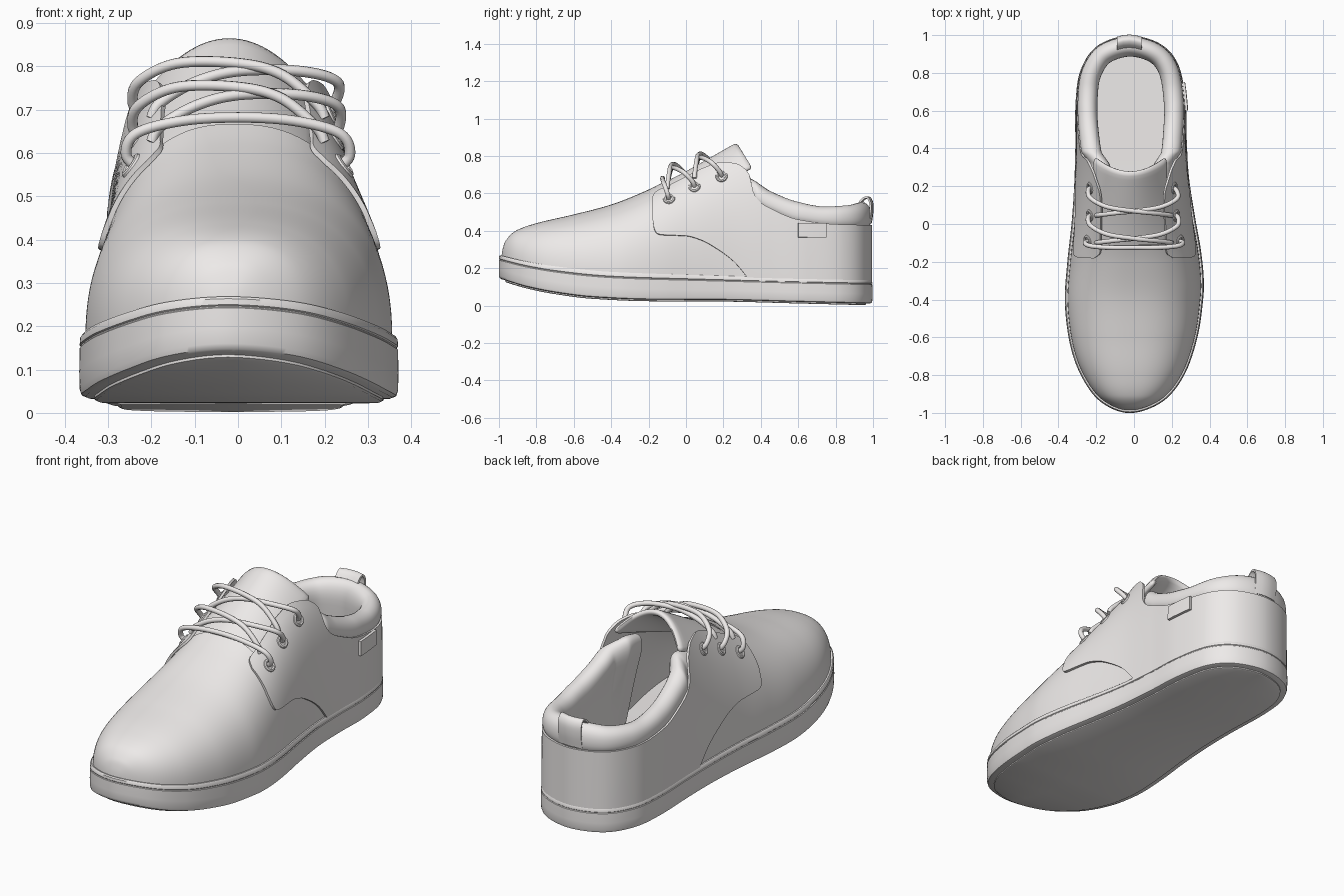
import bpy, math
from mathutils import Vector

if "Cube" in bpy.data.objects:
    bpy.data.objects.remove(bpy.data.objects["Cube"])

C = -0.01   # x of the shoe's middle line
N = 2.4     # roundness of the upper's cross-section
MAT = bpy.data.materials.new("light_canvas")
MAT.diffuse_color = (.85, .825, .815, 1)
MAT.use_nodes = True
MAT.node_tree.nodes["Principled BSDF"].inputs["Base Color"].default_value = MAT.diffuse_color

# ---------- helpers ----------
def look(t, v):
    """Monotone cubic lookup in a table of (key, value)."""
    if v <= t[0][0]: return t[0][1]
    if v >= t[-1][0]: return t[-1][1]
    i = 0
    while t[i + 1][0] < v: i += 1
    def sec(k):
        return (t[k + 1][1] - t[k][1]) / max(t[k + 1][0] - t[k][0], 1e-9)
    def slope(k):
        if k == 0: return sec(0)
        if k == len(t) - 1: return sec(k - 1)
        a, b = sec(k - 1), sec(k)
        return 2 * a * b / (a + b) if a * b > 0 else 0
    h = t[i + 1][0] - t[i][0]
    u = (v - t[i][0]) / max(h, 1e-9)
    return ((2*u**3 - 3*u*u + 1) * t[i][1] + (u**3 - 2*u*u + u) * h * slope(i)
            + (3*u*u - 2*u**3) * t[i + 1][1] + (u**3 - u*u) * h * slope(i + 1))

def spline(pts, steps, closed=False):
    p = [Vector(q) for q in pts]
    n, out = len(p), []
    for i in range(n if closed else n - 1):
        g = (lambda k: p[k % n]) if closed else (lambda k: p[max(0, min(n - 1, k))])
        a, b, c, d = g(i - 1), g(i), g(i + 1), g(i + 2)
        for k in range(steps):
            t = k / steps
            out.append(0.5 * (2*b + (c - a)*t + (2*a - 5*b + 4*c - d)*t*t + (3*b - a - 3*c + d)*t**3))
    return out if closed else out + [p[-1]]

def finish(ob, angle=40):
    bpy.ops.object.select_all(action='DESELECT')
    ob.select_set(True)
    bpy.context.view_layer.objects.active = ob
    bpy.ops.object.convert(target='MESH')
    ob = bpy.context.object
    ob.data.materials.clear()
    ob.data.materials.append(MAT)
    bpy.ops.object.shade_smooth_by_angle(angle=math.radians(angle))

def grid(name, rows, closed=False, thick=0, subsurf=0, keep=None, angle=40):
    """Mesh from equal rows of points; closed joins each row end to start."""
    m, flat = len(rows[0]), [tuple(p) for r in rows for p in r]
    faces = [(i*m + j, i*m + (j + 1) % m, (i + 1)*m + (j + 1) % m, (i + 1)*m + j)
             for i in range(len(rows) - 1) for j in range(m if closed else m - 1)
             if keep is None or keep(i, j)]
    me = bpy.data.meshes.new(name)
    me.from_pydata(flat, [], faces)
    ob = bpy.data.objects.new(name, me)
    bpy.context.collection.objects.link(ob)
    if thick:
        s = ob.modifiers.new("thick", 'SOLIDIFY')
        s.thickness, s.offset = thick, 0
    if subsurf:
        ob.modifiers.new("smooth", 'SUBSURF').levels = subsurf
    finish(ob, angle)

def tube(name, pts, r):
    cu = bpy.data.curves.new(name, 'CURVE')
    cu.dimensions, cu.bevel_depth, cu.bevel_resolution, cu.use_fill_caps = '3D', r, 3, True
    path = spline(pts, 8)
    sp = cu.splines.new('POLY')
    sp.points.add(len(path) - 1)
    for q, p in zip(sp.points, path): q.co = (*p, 1)
    ob = bpy.data.objects.new(name, cu)
    bpy.context.collection.objects.link(ob)
    finish(ob)

# ---------- footprint and height tables (by y) ----------
foot = spline([(-.02, -1), (.15, -.94), (.265, -.8), (.335, -.6), (.365, -.4), (.368, -.28), (.352, -.13),
               (.32, .05), (.29, .25), (.278, .45), (.272, .65), (.235, .84), (.14, .952), (-.025, .996),
               (-.19, .945), (-.28, .82), (-.308, .65), (-.31, .4), (-.316, .2), (-.33, 0), (-.352, -.2),
               (-.365, -.42), (-.335, -.65), (-.27, -.82), (-.17, -.945)], 20, True)
M = len(foot)
nrm = []
for i in range(M):
    t = (foot[(i + 1) % M] - foot[i - 1]).normalized()
    nrm.append(Vector((t.y, -t.x)))
def offset(d): return [p + n * d for p, n in zip(foot, nrm)]

sole_bot = [(-1, .145), (-.85, .10), (-.7, .07), (-.5, .045), (-.2, .032), (.2, .03), (.6, .02), (1, .01)]
sole_top = [(-1, .27), (-.85, .235), (-.7, .21), (-.4, .18), (0, .165), (.5, .15), (1, .14)]
crown = [(-.988, .247), (-.982, .295), (-.965, .345), (-.91, .4), (-.8, .44), (-.6, .487), (-.4, .54), (-.2, .62),
         (-.13, .655), (0, .73), (.2, .85), (.4, 1), (.6, 1.3), (.8, 1.7), (1, 2)]
def base(y): return look(sole_top, y) - .02

def lean(y, z, up=0):
    b = base(y)
    t = max(0, min(.999, (z - b) / (look(crown, y) + up - b)))
    return (1 - t**N) ** (1 / N)

def wall(p, z, up=.012):
    return Vector((C + (p.x - C) * lean(p.y, z, up), p.y, z))

def sides(ring):
    k = max(range(M), key=lambda i: ring[i].y)
    r = sorted((p.y, p.x) for p in ring[:k + 1])
    l = sorted((p.y, p.x) for p in ring[k:] + ring[:1])
    return l, r

# ---------- sole ----------
def sole_ring(off, f, drop=0, flat=1):
    return [(C + (p.x - C) * flat, p.y,
             look(sole_bot, p.y) * (1 - f) + look(sole_top, p.y) * f - drop) for p in offset(off)]
grid("sole", [sole_ring(*a) for a in
     [(-.015, 0, 0, 0), (-.015, 0), (-.004, .03), (0, .12), (.001, .4), (0, .78), (-.003, .8), (-.003, .82),
      (0, .84), (-.001, .95), (-.006, 1), (-.06, 1), (-.06, 1, 0, 0)]], closed=True)
grid("outsole_plate", [sole_ring(*a) for a in
     [(-.04, 0, .009, 0), (-.04, 0, .009), (-.034, 0, .006), (-.034, .05)]], closed=True)

# ---------- vamp: arched loft from toe to instep, open at the throat ----------
vl, vr = sides(offset(-.013))
ys = [-.9868 + 1.3468 * (i / 90) ** 1.8 for i in range(90, -1, -1)]
rows = []
for y in ys:
    b, h, row = base(y), look(crown, y) - base(y), []
    for j in range(49):
        a = math.pi * j / 48
        c, s = math.cos(a), math.sin(a)
        e = look(vr if c > 0 else vl, y)
        row.append((C + (e - C) * abs(c) ** (2 / N), y, b + h * max(s, 0) ** (2 / N)))
    rows.append(row)
def vamp_keep(i, j):
    a = min(j + .5, 47.5 - j) * 180 / 48
    y = ys[i + 1]
    return y < -.13 or a < (25 if y > .2 else 56)
grid("vamp", rows, keep=vamp_keep)

# ---------- quarter panel: wraps from one eyelet row round the heel to the other ----------
q_low = [(-.18, .47), (-.172, .415), (-.155, .385), (-.13, .378), (0, .372), (.08, .35), (.17, .30),
         (.25, .24), (.32, .16), (.34, .13), (1, .12)]
q_top = [(-.18, .575), (-.16, .605), (-.1, .635), (0, .685), (.1, .735), (.2, .765), (.27, .757), (.32, .725),
         (.343, .69), (.352, .64), (.365, .595), (.4, .55), (.45, .52), (.6, .46), (.8, .435), (1, .43)]
cols = []
for p in offset(-.008):
    if p.y > -.181:
        lo, hi = look(q_low, p.y), look(q_top, p.y)
        cols.append([wall(p, lo + (hi - lo) * k / 16) for k in range(17)])
grid("quarter_panel", cols[::-1], thick=.012)

# ---------- padded collar with lining ----------
c_seam = [(.2, .54), (.34, .56), (.45, .51), (.6, .45), (.8, .425), (1, .42)]
c_top = [(.2, .68), (.3, .70), (.36, .675), (.45, .615), (.6, .557), (.75, .532), (.9, .54), (1, .56)]
section = [(.008, 0), (-.004, .15), (-.007, .4), (-.002, .7), (.016, .9), (.042, 1), (.07, .94),
           (.09, .75), (.1, .45), (.1, .1), (.09, -.6)]
cols = []
for p, n in zip(offset(-.01), nrm):
    if p.y > .22:
        zs, zc = look(c_seam, p.y), look(c_top, p.y)
        tuck = .035 * max(0, min(1, (.38 - p.y) / .06))
        col = [wall(p, zs + f * (zc - zs)) - n.to_3d() * (d + tuck) for d, f in section]
        col.append(Vector((p.x - n.x * .08, p.y - n.y * .08, .14)))
        cols.append(col)
grid("collar_lining", cols[::-1], subsurf=1, angle=60)

# ---------- tongue ----------
spine = [(-.2, .575), (-.13, .63), (0, .70), (.15, .785), (.28, .86)]
rows = []
for i in range(13):
    v, row = i / 12, []
    for j in range(17):
        u = j / 8 - 1
        y = -.2 + .48 * v
        row.append((C - .01 + .19 * u, y + .08 * u * u * v**2, look(spine, y) - (.06 + .07 * v) * u * u))
    rows.append(row)
grid("tongue", rows, thick=.032, subsurf=1, angle=60)

# ---------- eyelets and laces ----------
ql, qr = sides(offset(-.002))
def on_side(s, y, z):
    return wall(Vector((look(qr if s > 0 else ql, y), y)), z)
holes = [(-.09, .57), (.045, .635), (.19, .69)]
for s in (1, -1):
    for k, (y, z) in enumerate(holes):
        p = on_side(s, y, z)
        nv = (on_side(s, y + .01, z) - p).cross(on_side(s, y, z + .01) - p).normalized() * s
        bpy.ops.mesh.primitive_torus_add(location=p, rotation=nv.to_track_quat('Z', 'Y').to_euler(),
                                         major_radius=.024, minor_radius=.009,
                                         major_segments=24, minor_segments=8)
        bpy.context.object.name = f"eyelet_{'right' if s > 0 else 'left'}_{k + 1}"
        finish(bpy.context.object)
        if k:   # crossing lace: out of this eyelet, over the tongue, under the far panel
            o = .009 * s
            tube(f"lace_cross_{'right' if s > 0 else 'left'}_{k}",
                 [p - nv * .02, p + nv * .012 + Vector((0, -.008, .02)), (s * .228, y - .055, z + .075),
                  (s * .14, y - .1, z + .108 - o), (0, y - .122, z + .108 - o),
                  (-s * .1, y - .132, z + .082 - o), (-s * .18, y - .142, z + .025), (-s * .2, y - .145, z - .01)], .0125)
y, z = holes[0]
half = [(.225, y, z - .01), (.258, y - .008, z + .025), (.235, y - .025, z + .075), (.13, y - .035, z + .104)]
tube("lace_straight", half + [(0, y - .035, z + .112)] + [(-a, b, c) for a, b, c in half[::-1]], .0125)

# ---------- heel pull tab and side tag ----------
tab = spline([(.988, .44), (.997, .5), (.996, .55), (.98, .577), (.958, .572), (.938, .55)], 5)
grid("heel_pull_tab", [[(-.09 + .13 * k / 4, p.x - .012 * (k / 2 - 1) ** 2, p.y) for p in tab]
                       for k in range(5)], thick=.01)
grid("side_tag", [[on_side(1, .75 - .15 * i / 6, .365 + .075 * k / 3) + Vector((.008, 0, 0)) for k in range(4)]
                  for i in range(7)], thick=.014)
